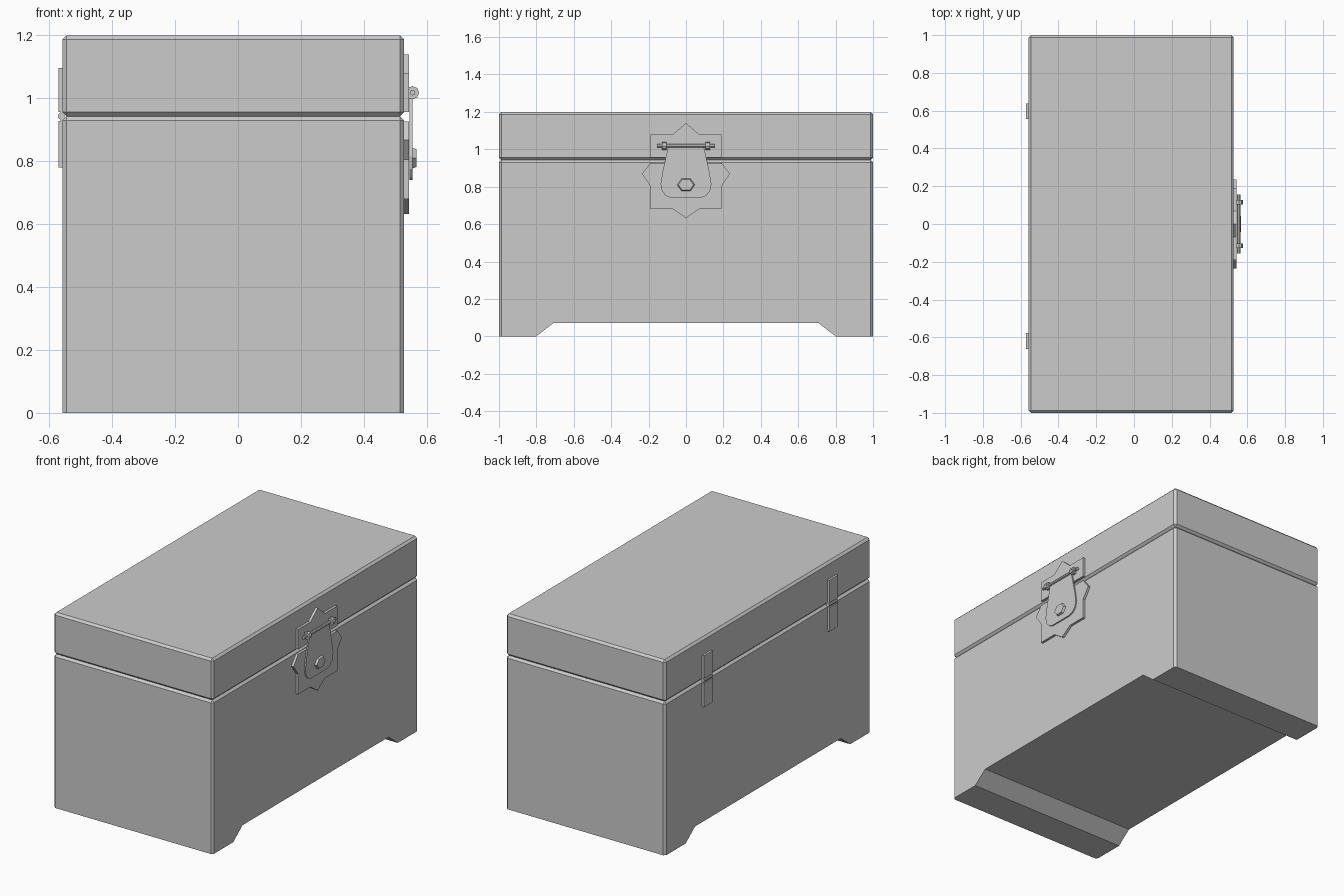
import bpy
import bmesh
import math
from mathutils import Matrix

cube = bpy.data.objects.get("Cube")
if cube:
    bpy.data.objects.remove(cube, do_unlink=True)

grey = bpy.data.materials.new("plain grey")
grey.use_nodes = True
grey.diffuse_color = (0.6, 0.6, 0.6, 1)
grey.node_tree.nodes["Principled BSDF"].inputs["Base Color"].default_value = (0.6, 0.6, 0.6, 1)

BACK, FRONT = -0.558, 0.528      # hinge face and latch face of the chest
SEAM = 0.943                     # height where lid meets body
CHAMFER = 0.013


def finish(name, bm):
    bmesh.ops.recalc_face_normals(bm, faces=bm.faces)
    mesh = bpy.data.meshes.new(name)
    bm.to_mesh(mesh)
    bm.free()
    mesh.materials.append(grey)
    obj = bpy.data.objects.new(name, mesh)
    bpy.context.collection.objects.link(obj)
    return obj


def prism(half, x0, x1):
    """Mirror a half outline of (y, z) points about y = 0 and extrude along x."""
    outline = half + [(-y, z) for y, z in reversed(half) if y > 0]
    bm = bmesh.new()
    face = bm.faces.new([bm.verts.new((x0, y, z)) for y, z in outline])
    moved = bmesh.ops.extrude_face_region(bm, geom=[face])["geom"]
    bmesh.ops.translate(bm, vec=(x1 - x0, 0, 0),
                        verts=[v for v in moved if isinstance(v, bmesh.types.BMVert)])
    return bm


def chamfer(bm, heights):
    """Bevel the corner posts and the rims at the given heights."""
    def wanted(edge):
        a, b = (v.co for v in edge.verts)
        post = abs(a.z - b.z) > 0.1 and abs(a.y) > 0.99 and abs(b.y) > 0.99
        rim = any(abs(a.z - h) < 1e-4 and abs(b.z - h) < 1e-4 for h in heights)
        return post or rim
    bmesh.ops.bevel(bm, geom=[e for e in bm.edges if wanted(e)], offset=CHAMFER,
                    segments=1, affect='EDGES', profile=0.5)


def rod(name, x, y, z, radius, length, sides, axis, tip=None, stretch=1.0):
    """Cylinder or tapered cylinder lying along x or y."""
    bm = bmesh.new()
    bmesh.ops.create_cone(bm, cap_ends=True, segments=sides, radius1=radius,
                          radius2=radius if tip is None else tip, depth=length)
    turn = (Matrix.Rotation(math.pi / 2, 4, 'Y') if axis == 'x'
            else Matrix.Rotation(math.pi / 2, 4, 'X'))
    bm.transform(Matrix.Translation((x, y, z)) @ Matrix.Diagonal((1, 1, stretch, 1)) @ turn)
    return finish(name, bm)


def box(name, x0, x1, y0, y1, z0, z1):
    bm = bmesh.new()
    bmesh.ops.create_cube(bm, size=1)
    bm.transform(Matrix.Translation(((x0 + x1) / 2, (y0 + y1) / 2, (z0 + z1) / 2))
                 @ Matrix.Diagonal((x1 - x0, y1 - y0, z1 - z0, 1)))
    return finish(name, bm)


# Chest body with the raised underside between two feet
body = prism([(0.71, 0.07), (0.8, 0), (1, 0), (1, SEAM)], BACK, FRONT)
chamfer(body, [SEAM])
finish("chest_body", body)

# Lid, chamfered on every edge
lid = prism([(1, SEAM), (1, 1.2)], BACK, FRONT)
chamfer(lid, [SEAM, 1.2])
finish("chest_lid", lid)

# Pointed latch plates on lid and body
PLATE = FRONT + 0.015
finish("latch_plate_upper", prism(
    [(0, 1.14), (0.07, 1.08), (0.19, 1.08), (0.19, 0.957)], FRONT - 0.002, PLATE))
finish("latch_plate_lower", prism(
    [(0.19, 0.927), (0.235, 0.868), (0.19, 0.805), (0.19, 0.68), (0.07, 0.68), (0, 0.632)],
    FRONT - 0.002, PLATE))

# Swinging hasp, its pin, two eyes and the hexagonal knob
finish("hasp", prism(
    [(0.095, 1.015), (0.125, 0.88), (0.136, 0.815), (0.128, 0.775), (0.105, 0.75), (0.078, 0.74)],
    PLATE + 0.003, PLATE + 0.011))
rod("hasp_pin", 0.555, 0, 1.018, 0.009, 0.31, 8, 'y')
for side, label in ((1, "back"), (-1, "front")):
    rod("hasp_eye_" + label, 0.555, side * 0.115, 1.018, 0.021, 0.024, 8, 'y')
    box("hasp_eye_base_" + label, FRONT, 0.553, side * 0.115 - 0.012,
        side * 0.115 + 0.012, 1.0, 1.036)
knob = rod("latch_knob", 0.558, 0, 0.81, 0.05, 0.018, 6, 'x', tip=0.041, stretch=0.8)
knob.data.transform(Matrix.Translation((0, 0, 0.81)) @ Matrix.Rotation(math.pi / 2, 4, 'X')
                    @ Matrix.Diagonal((1, 1, 1, 1)) @ Matrix.Rotation(-math.pi / 2, 4, 'X')
                    @ Matrix.Translation((0, 0, -0.81)))
# Turn the hexagon so its points face sideways
if max(v.co.y for v in knob.data.vertices) < 0.049:
    knob.data.transform(Matrix.Translation((0, 0, 0.81)) @ Matrix.Diagonal((1, 1, 0.8, 1))
                        @ Matrix.Rotation(math.pi / 2, 4, 'X')
                        @ Matrix.Diagonal((1, 1, 1.25, 1))
                        @ Matrix.Translation((0, 0, -0.81)))

# Two strap hinges on the opposite face
for y, label in ((0.597, "back"), (-0.62, "front")):
    box("hinge_leaf_upper_" + label, BACK - 0.013, BACK + 0.002, y - 0.042, y + 0.042, 0.957, 1.097)
    box("hinge_leaf_lower_" + label, BACK - 0.013, BACK + 0.002, y - 0.042, y + 0.042, 0.78, 0.928)
    rod("hinge_knuckle_" + label, BACK - 0.004, y, SEAM, 0.011, 0.084, 8, 'y')
    box("hinge_web_" + label, BACK - 0.006, BACK + 0.006, y - 0.042, y + 0.042, 0.928, 0.957)
